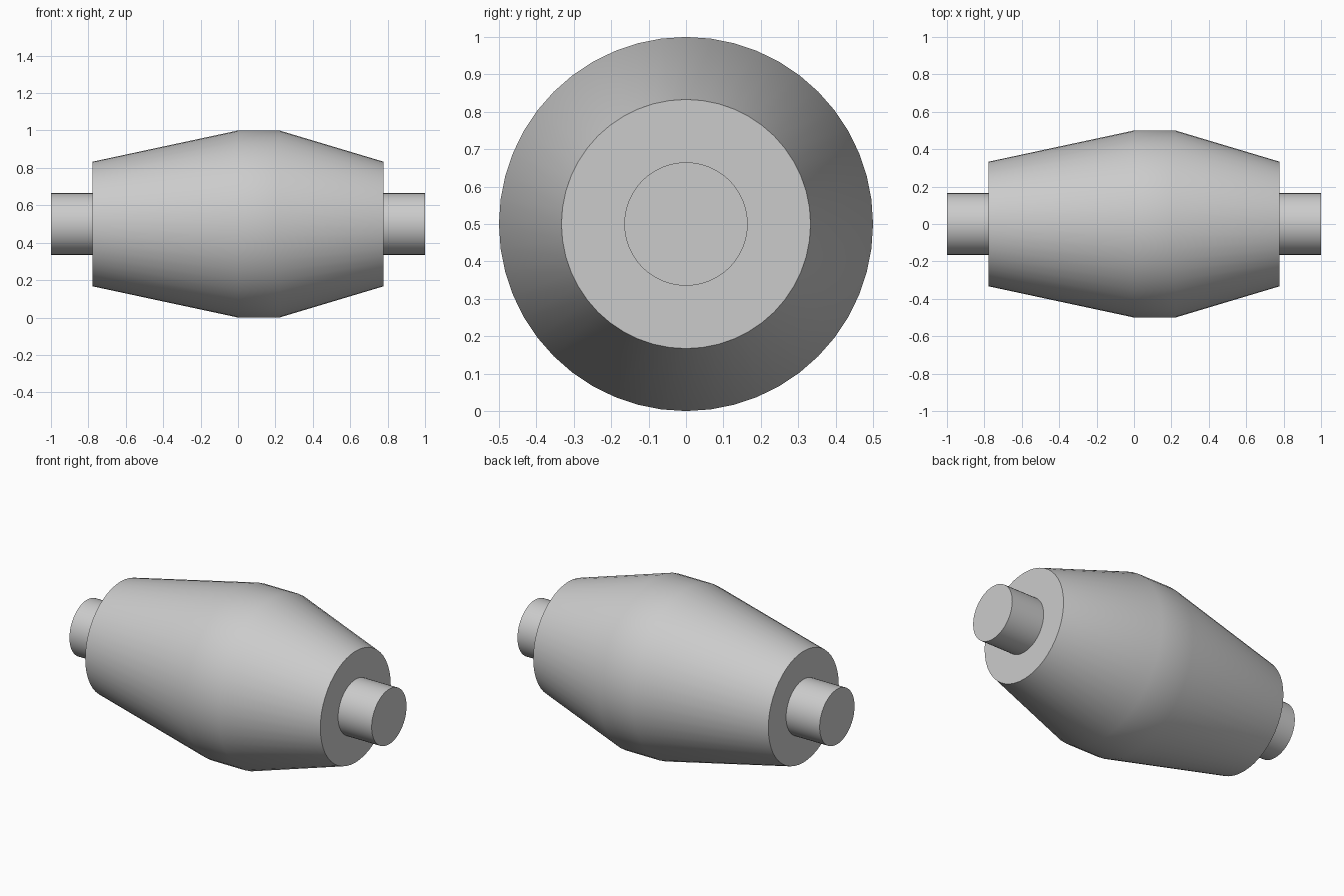
import bpy
import bmesh
import math
from mathutils import Matrix, Vector

SEGMENTS = 48
CENTRE_Z = 0.5

cube = bpy.data.objects.get("Cube")
if cube:
    bpy.data.objects.remove(cube, do_unlink=True)

grey = bpy.data.materials.new("light_grey")
grey.use_nodes = True
colour = (0.6, 0.6, 0.6, 1.0)
grey.diffuse_color = colour
grey.node_tree.nodes["Principled BSDF"].inputs["Base Color"].default_value = colour


def lathe(name, profile):
    """Turn (x, radius) points around the x axis into a smooth object."""
    bm = bmesh.new()
    points = [bm.verts.new((x, 0, r)) for x, r in profile]
    edges = [bm.edges.new(pair) for pair in zip(points, points[1:])]
    bmesh.ops.spin(bm, geom=points + edges, cent=Vector(), axis=(1, 0, 0),
                   angle=math.tau, steps=SEGMENTS, use_duplicate=False)
    bmesh.ops.remove_doubles(bm, verts=bm.verts, dist=0.0005)
    # Flat end caps
    bmesh.ops.holes_fill(bm, edges=[e for e in bm.edges if e.is_boundary], sides=0)
    bmesh.ops.recalc_face_normals(bm, faces=bm.faces)
    bmesh.ops.transform(bm, matrix=Matrix.Translation((0, 0, CENTRE_Z)), verts=bm.verts)
    mesh = bpy.data.meshes.new(name)
    bm.to_mesh(mesh)
    bm.free()
    mesh.materials.append(grey)
    obj = bpy.data.objects.new(name, mesh)
    bpy.context.collection.objects.link(obj)
    bpy.ops.object.select_all(action="DESELECT")
    obj.select_set(True)
    bpy.context.view_layer.objects.active = obj
    bpy.ops.object.shade_smooth_by_angle(angle=math.radians(30))
    return obj


# Double-tapered barrel with a short cylindrical band
lathe("barrel_body", [(-0.778, 0.333), (0, 0.5), (0.222, 0.5), (0.778, 0.333)])

# Axle stub on each end, seated against the barrel
for side, sign in (("right", -1), ("left", 1)):
    lathe(side + "_axle_stub", [(sign * 0.77, 0.165), (sign * 1.0, 0.165)])
